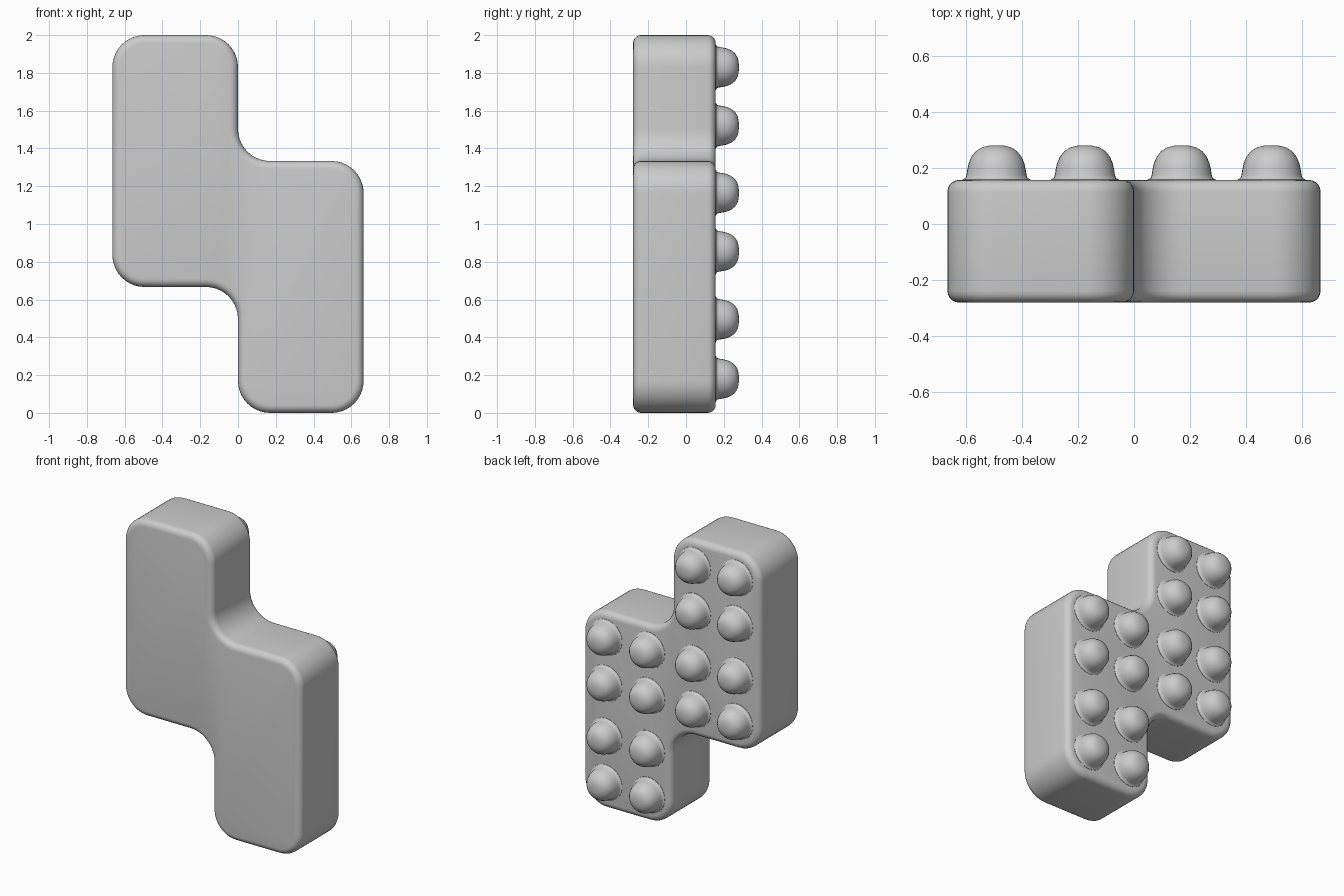
import bpy, bmesh, math

if "Cube" in bpy.data.objects:
    bpy.data.objects.remove(bpy.data.objects["Cube"])

FRONT, BACK = -0.28, 0.157


def finish(name, bm, angle):
    bmesh.ops.recalc_face_normals(bm, faces=bm.faces)
    me = bpy.data.meshes.new(name)
    bm.to_mesh(me)
    bm.free()
    ob = bpy.data.objects.new(name, me)
    bpy.context.collection.objects.link(ob)
    bpy.ops.object.select_all(action='DESELECT')
    ob.select_set(True)
    bpy.context.view_layer.objects.active = ob
    bpy.ops.object.shade_smooth_by_angle(angle=math.radians(angle))
    return ob


# Stepped block: outline with rounded corners, extruded, softened rims
W, T = 0.665, 2 / 3
outline = [(-W, 2), (0, 2), (0, 2 * T), (W, 2 * T), (W, 0), (0, 0), (0, T), (-W, T)]
bm = bmesh.new()
face = bm.faces.new([bm.verts.new((x, FRONT, z)) for x, z in outline])
bmesh.ops.bevel(bm, geom=bm.verts[:], offset=0.17, offset_type='OFFSET',
                segments=10, profile=0.5, affect='VERTICES')
ext = bmesh.ops.extrude_face_region(bm, geom=bm.faces[:], use_keep_orig=True)
for v in [g for g in ext['geom'] if isinstance(g, bmesh.types.BMVert)]:
    v.co.y = BACK
bmesh.ops.recalc_face_normals(bm, faces=bm.faces)
rims = [e for e in bm.edges if abs(e.verts[0].co.y - e.verts[1].co.y) < 1e-4]
bmesh.ops.bevel(bm, geom=rims, offset=0.042, segments=5, profile=0.5, affect='EDGES')
finish("stepped_block", bm, 40)

# Domed studs: (radius, y) profile spun around the y axis
profile = [(0.122, BACK - 0.01), (0.121, 0.159), (0.111, 0.163), (0.107, 0.175), (0.104, 0.195),
           (0.099, 0.217), (0.089, 0.24), (0.073, 0.26), (0.052, 0.273),
           (0.027, 0.279), (0.0, 0.28)]


def stud(name, x, z):
    bm = bmesh.new()
    vs = [bm.verts.new((x + r, y, z)) for r, y in profile]
    edges = [bm.edges.new(p) for p in zip(vs, vs[1:])]
    bmesh.ops.spin(bm, geom=vs + edges, cent=(x, 0, z), axis=(0, 1, 0),
                   angle=math.tau, steps=32, use_duplicate=False)
    bmesh.ops.remove_doubles(bm, verts=bm.verts, dist=1e-4)
    finish(name, bm, 50)


# Two columns of studs on each half, the right half one step lower
columns = {-0.49: (1.83, 1.52, 1.165, 0.855), -0.175: (1.83, 1.52, 1.165, 0.855),
           0.17: (1.165, 0.855, 0.495, 0.18), 0.49: (1.165, 0.855, 0.495, 0.18)}
n = 0
for x, heights in columns.items():
    for z in heights:
        n += 1
        stud(f"stud_{n:02d}", x, z)
